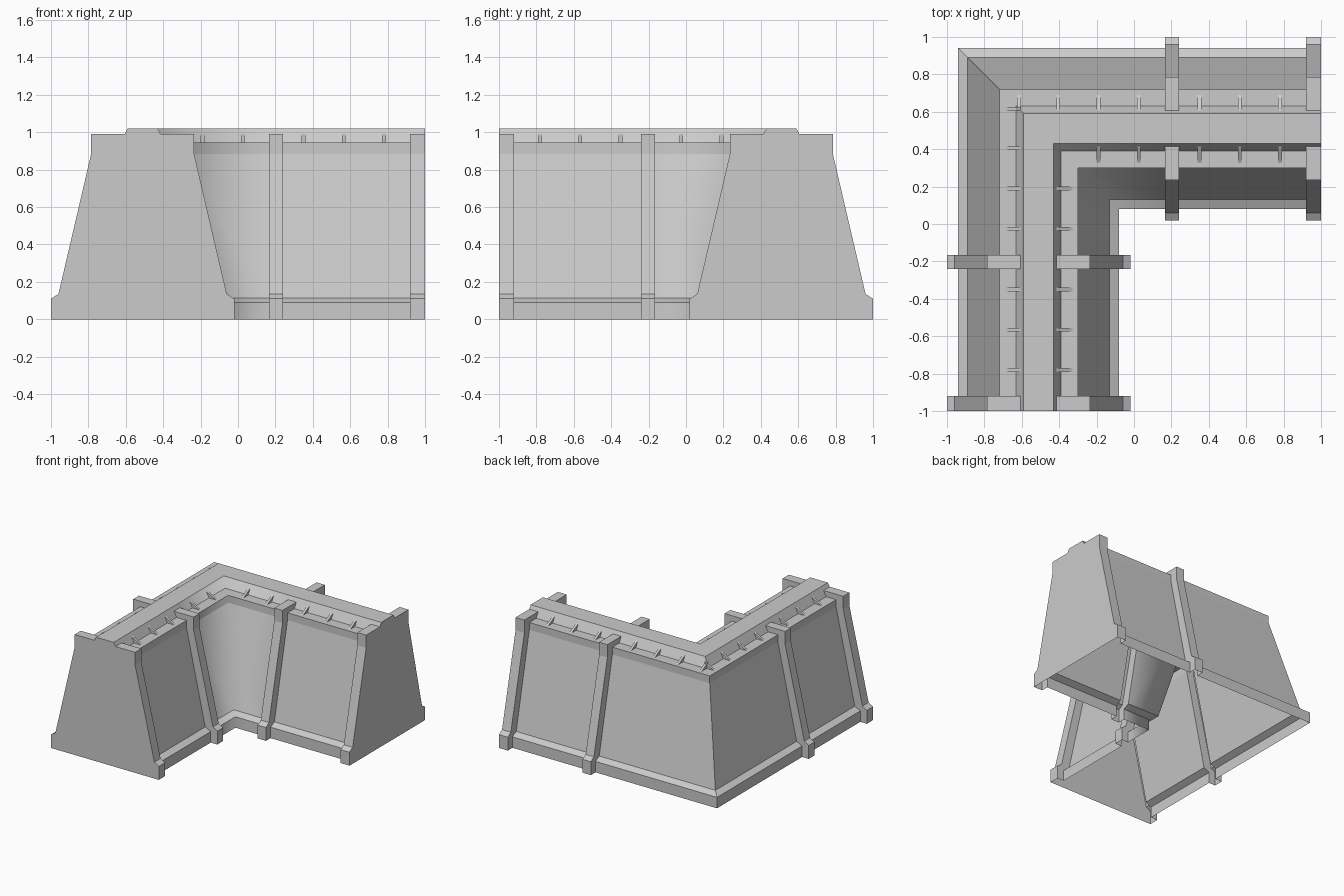
import bpy, bmesh
from mathutils import Vector

cube = bpy.data.objects.get("Cube")
if cube:
    bpy.data.objects.remove(cube, do_unlink=True)

stone = bpy.data.materials.new("grey stone")
stone.use_nodes = True
GREY = (0.6, 0.6, 0.6, 1)
stone.diffuse_color = GREY
stone.node_tree.nodes["Principled BSDF"].inputs["Base Color"].default_value = GREY

AXIS = 0.51  # distance of the wall's centre line from the origin

# Half cross-sections, from foot to crest: (offset from centre line, height)
WALL = [(.43, 0), (.43, .09), (.38, .115), (.21, .885), (.21, .945), (.12, .945), (.08, 1.02)]
RIB = [(.49, 0), (.49, .11), (.45, .135), (.275, .885), (.275, .99), (.096, .99), (.08, 1.02)]


def place(s, o, z, side):
    """Position s along an arm, o outward from its centre line."""
    return Vector((s, AXIS + o, z)) if side > 0 else Vector((-AXIS - o, -s, z))


def full(half):
    return half + [(-o, z) for o, z in reversed(half)]


def finish(bm, name):
    mesh = bpy.data.meshes.new(name)
    bm.to_mesh(mesh)
    bm.free()
    mesh.materials.append(stone)
    obj = bpy.data.objects.new(name, mesh)
    bpy.context.collection.objects.link(obj)
    return obj


# Corner wall: one open-bottomed shell lofted along both arms, stepping out at ribs
bm = bmesh.new()
arm = [(.165, WALL), (.165, RIB), (.24, RIB), (.24, WALL), (.92, WALL), (.92, RIB), (1, RIB)]


def ring(s, half, side):
    return [bm.verts.new(place(s, o, z, side)) for o, z in full(half)]


mitre = [bm.verts.new((-AXIS - o, AXIS + o, z)) for o, z in full(WALL)]
rings = [ring(s, h, -1) for s, h in reversed(arm)] + [mitre] + [ring(s, h, 1) for s, h in arm]
for a, b in zip(rings, rings[1:]):
    for i in range(len(a) - 1):
        bm.faces.new((a[i], a[i + 1], b[i + 1], b[i]))
bm.faces.new(rings[0])
bm.faces.new(rings[-1])

# Only the inner corner is shaded smoothly
for f in bm.faces:
    f.smooth = True
inner = set(mitre[len(WALL):])
for e in bm.edges:
    e.smooth = all(v in inner for v in e.verts)
bmesh.ops.remove_doubles(bm, verts=bm.verts, dist=0.0005)
bmesh.ops.recalc_face_normals(bm, faces=bm.faces)
bm.normal_update()
crest = max(bm.faces, key=lambda f: f.calc_center_median().z)
if crest.normal.z < 0:
    bmesh.ops.reverse_faces(bm, faces=bm.faces)
finish(bm, "corner_wall")

# Gussets: small wedges bracing the crest on both sides
GUSSET = [(.096, .99), (.18, .945), (.12, .945)]
STEPS = (-.615, -.405, -.19, .025, .35, .565, .78)


def gussets(name, sign, steps):
    bm = bmesh.new()
    for side in (-1, 1):
        for s in steps:
            a, b = [[bm.verts.new(place(s + d, sign * o, z, side)) for o, z in GUSSET]
                    for d in (-.01, .01)]
            bm.faces.new(a)
            bm.faces.new(b[::-1])
            for i in range(3):
                j = (i + 1) % 3
                bm.faces.new((a[j], a[i], b[i], b[j]))
    bmesh.ops.recalc_face_normals(bm, faces=bm.faces)
    finish(bm, name)


gussets("outer_gussets", 1, STEPS)
gussets("inner_gussets", -1, STEPS[2:])
